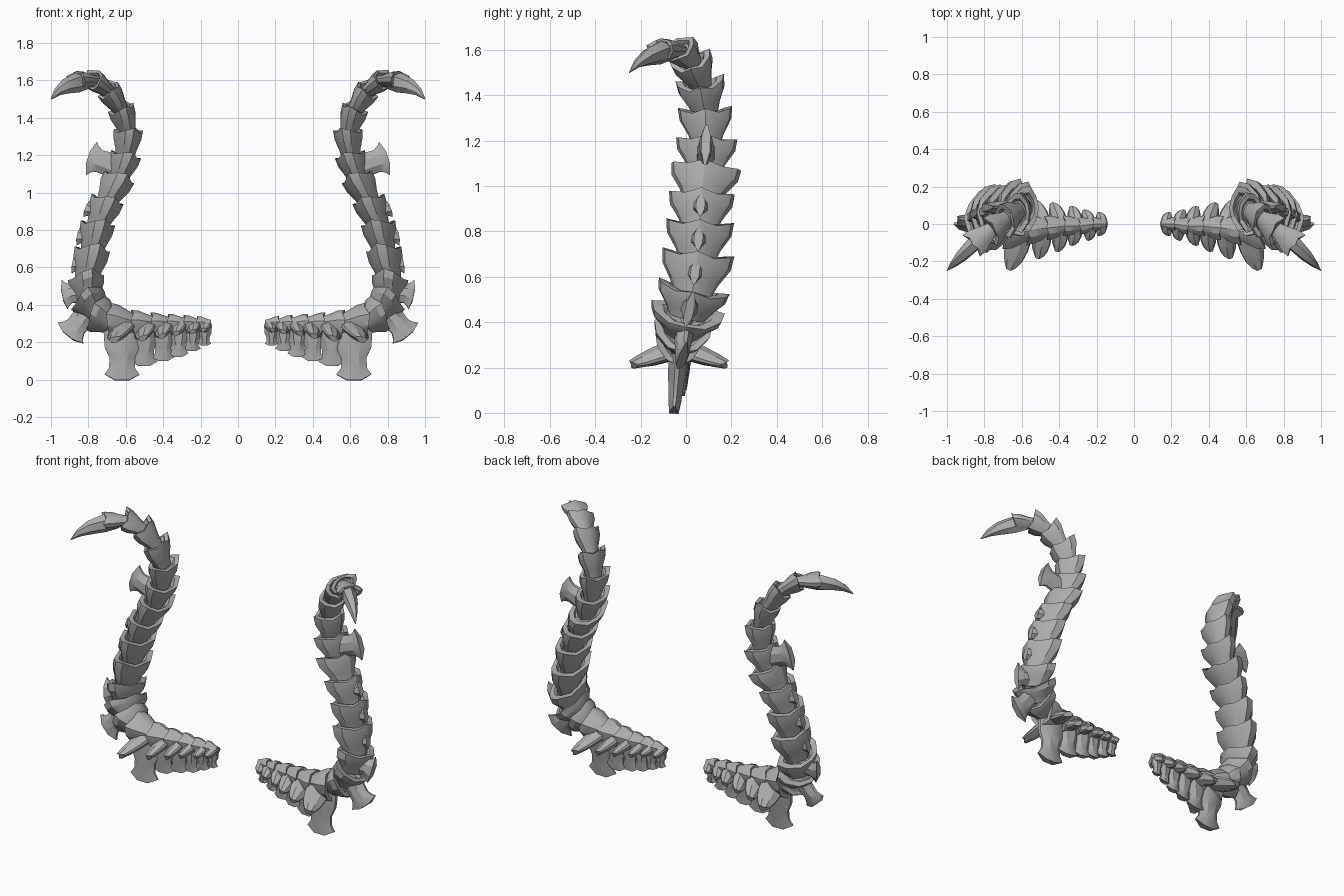
import bpy, bmesh
from mathutils import Vector as V

if "Cube" in bpy.data.objects:
    bpy.data.objects.remove(bpy.data.objects["Cube"])

# One row per joint: x, y, z, rim half width, rim half depth, fan reach
ROWS = [
    (.15, 0, .29, .036, .05, .11), (.21, 0, .29, .045, .056, .14),
    (.28, -.01, .29, .055, .064, .17), (.36, -.01, .288, .065, .075, .19),
    (.45, -.02, .285, .08, .088, .215), (.555, -.03, .285, .105, .105, .305),
    (.68, -.03, .305, .13, .108, 0), (.755, -.015, .35, .165, .105, .205),
    (.805, .005, .425, .16, .10, .135), (.815, .03, .53, .16, .098, .09),
    (.785, .05, .68, .15, .095, .095), (.755, .06, .82, .145, .092, .095),
    (.705, .068, .95, .155, .09, 0), (.645, .085, 1.07, .135, .085, .19),
    (.605, .09, 1.19, .12, .08, 0), (.59, .085, 1.32, .108, .074, 0),
    (.625, .065, 1.44, .095, .068, 0), (.69, .025, 1.54, .088, .058, 0),
    (.765, -.03, 1.597, .075, .05, 0), (.85, -.10, 1.60, 0, 0, 0)]

# Half width of each fan end, by vertebra
FANS = {0: .037, 1: .046, 2: .052, 3: .06, 4: .072, 5: .094, 7: .09, 8: .082,
        9: .055, 10: .052, 11: .05, 13: .094}

# Half outline of a vertebra: sideways, outward, how far the rim juts forward
HALF = [(0, -1, .12), (.5, -.85, .02), (1, -.4, .2), (.92, .15, .08), (.5, .7, -.08), (0, .95, .05)]
OUTLINE = HALF + [(-b, n, t) for b, n, t in HALF[-2:0:-1]]

grey = bpy.data.materials.new("dark_grey")
grey.diffuse_color = (.42, .42, .42, 1)
grey.use_nodes = True
grey.node_tree.nodes["Principled BSDF"].inputs["Base Color"].default_value = grey.diffuse_color


def loft(bm, rings):
    """Skin a list of equal rings and close both ends."""
    vs = [[bm.verts.new(p) for p in r] for r in rings]
    n = len(rings[0])
    for a, b in zip(vs, vs[1:]):
        for i in range(n):
            j = (i + 1) % n
            bm.faces.new((a[i], a[j], b[j], b[i]))
    bm.faces.new(vs[0][::-1])
    bm.faces.new(vs[-1])


def finish(bm, name):
    bmesh.ops.recalc_face_normals(bm, faces=bm.faces)
    me = bpy.data.meshes.new(name)
    bm.to_mesh(me)
    bm.free()
    me.materials.append(grey)
    ob = bpy.data.objects.new(name, me)
    bpy.context.collection.objects.link(ob)
    ob.modifiers.new("mirror", 'MIRROR').use_mirror_merge = False
    ob.select_set(True)
    bpy.context.view_layer.objects.active = ob


def frame(t):
    t = t.normalized()
    n = V((0, 1, 0)).cross(t).normalized()
    return t, n, t.cross(n)


def cup(bm, p, T, N, B, L, w, d):
    """Flared body, narrow at the start with a shallow winged rim."""
    def ring(t, s, jut):
        return [p + T * L * (t + e * jut) + B * b * w * s + N * n * d * (s * .8 + .2)
                for b, n, e in OUTLINE]
    loft(bm, [ring(-.08, .5, 0), ring(.3, .66, .1), ring(.72, .95, .5), ring(1.05, 1, 1),
              ring(1.07, .7, .6), ring(.95, .55, .1)])


# Blade stations: fraction along, width, thickness
HAMMER = ((0, .85, 1.3), (.45, .66, 1.1), (.68, .64, .95), (.86, .8, .85), (1, 1, .6))
FLARED = ((0, 1.1, 1.3), (.4, 1, 1.2), (.6, .72, 1), (.82, .74, .85), (1, 1, .6))
LEAF = ((0, 1, 1.2), (.45, 1, 1), (.75, .8, .8), (1, .5, .5))


def blade(bm, c, D, A, C, reach, half, thick, lift=.12, stations=HAMMER):
    """Spine along D, spread along A, thin along C."""
    rings = []
    for f, s, k in stations:
        ring = []
        for a, q in ((-1, .25), (-.4, 1), (.4, 1), (1, .25), (1, -.25), (.4, -1), (-.4, -1), (-1, -.25)):
            drop = lift * reach * (a * a) * f ** 4
            ring.append(c + D * (reach * f - drop) + A * a * half * s + C * q * thick * k)
        rings.append(ring)
    loft(bm, rings)


# Vertebrae of the base and the upright column
pts = [V(r[:3]) for r in ROWS]
for i, row in enumerate(ROWS[:-1]):
    p, step = pts[i], pts[i + 1] - pts[i]
    T, N, B = frame(step)
    L = step.length
    w, d, fan = row[3:]
    mid = p + step * .5
    bm = bmesh.new()
    cup(bm, p, T, N, B, L, w, d)
    if fan:                                     # outward fan spine
        lean = {5: .15, 7: .3, 8: .1}.get(i, 0)
        D = (N - T * lean - B * (.08 if i == 5 else 0)).normalized()
        A = (T - D * T.dot(D)).normalized()
        blade(bm, mid, D, A, D.cross(A), fan, FANS[i], .014 + .18 * w if i < 6 else .032,
              stations=FLARED if i < 6 else HAMMER)
    if i < 6:                                   # swept leaf-shaped side spines
        reach = (.068, .09, .115, .145, .175, .24)[i]
        for s in (-1, 1):
            D = (B * s + T * .25 + N * .42).normalized()
            A = T + N * .6
            A = (A - D * A.dot(D)).normalized()
            blade(bm, mid - T * L * .15, D, A, D.cross(A), reach, L * .52, .018 + .13 * w, .1, LEAF)
    finish(bm, f"vertebra_{i + 1:02d}")

# Curved claw at the top
bm = bmesh.new()
path = [((.80, -.06, 1.60), .036), ((.86, -.11, 1.59), .046), ((.92, -.17, 1.57), .036),
        ((.965, -.215, 1.54), .02), ((1.0, -.25, 1.5), .002)]
cp = [V(a) for a, _ in path]
rings = []
for i, (_, r) in enumerate(path):
    T, N, B = frame(cp[min(i + 1, 4)] - cp[max(i - 1, 0)])
    rings.append([cp[i] + B * b * r + N * n * r for b, n in
                  ((0, -1.1), (.8, -.5), (.75, .6), (0, 1.2), (-.75, .6), (-.8, -.5))])
loft(bm, rings)
finish(bm, "claw")

bpy.ops.object.shade_smooth_by_angle(angle=.5)
